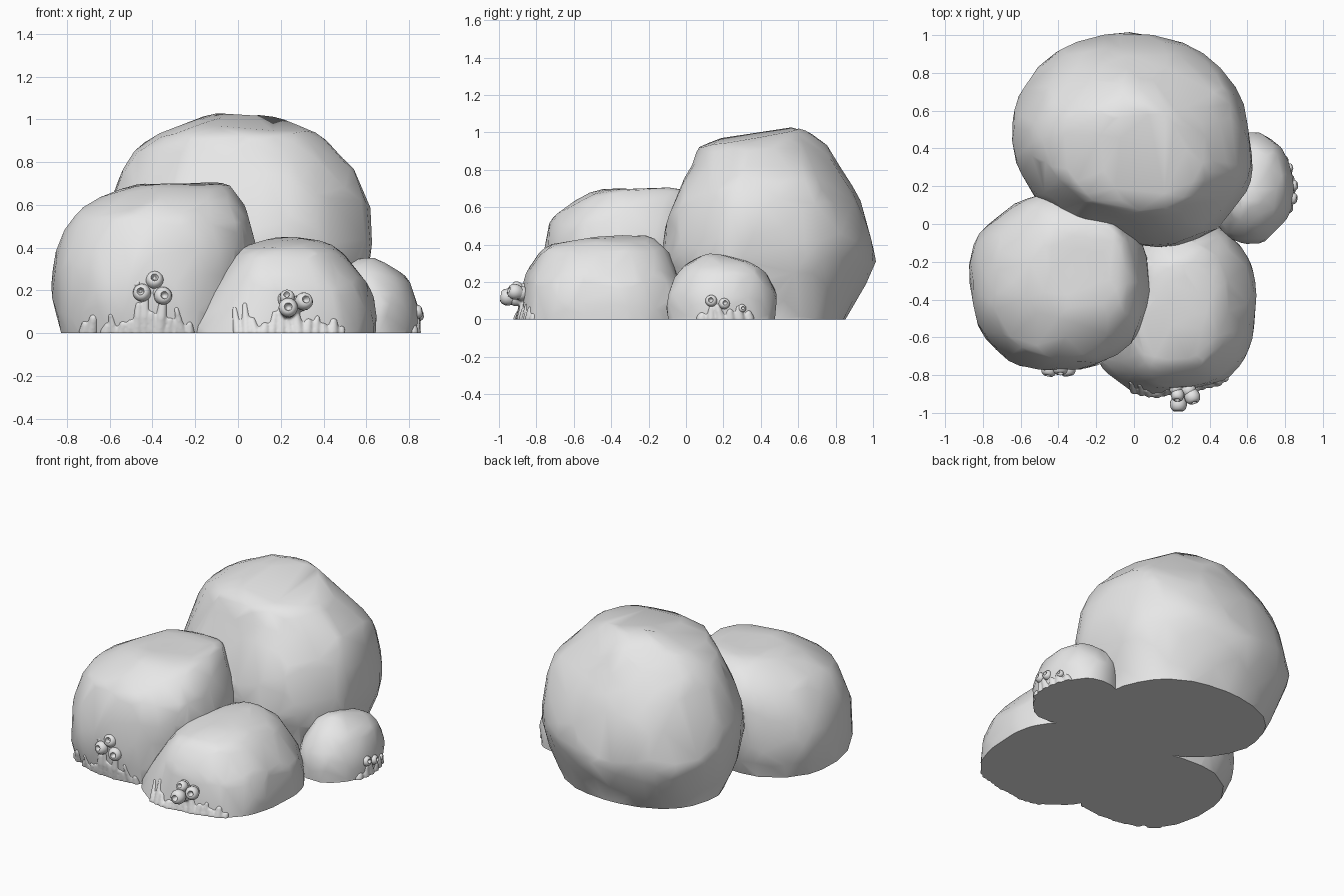
import bpy, bmesh, math, random
from mathutils import Vector, noise
from mathutils.bvhtree import BVHTree

if "Cube" in bpy.data.objects:
    bpy.data.objects.remove(bpy.data.objects["Cube"])

stone = bpy.data.materials.new("grey stone")
stone.diffuse_color = (0.8, 0.8, 0.8, 1)
stone.use_nodes = True
stone.node_tree.nodes["Principled BSDF"].inputs["Base Color"].default_value = stone.diffuse_color


def make(name, bm):
    bmesh.ops.recalc_face_normals(bm, faces=bm.faces)
    me = bpy.data.meshes.new(name)
    bm.to_mesh(me)
    bm.free()
    me.materials.append(stone)
    ob = bpy.data.objects.new(name, me)
    bpy.context.collection.objects.link(ob)
    return ob


def select(ob):
    bpy.ops.object.select_all(action='DESELECT')
    ob.select_set(True)
    bpy.context.view_layer.objects.active = ob


def smooth(ob, angle):
    select(ob)
    bpy.ops.object.shade_smooth_by_angle(angle=math.radians(angle))


def apply(ob, kind, **settings):
    select(ob)
    mod = ob.modifiers.new("step", kind)
    for key, value in settings.items():
        setattr(mod, key, value)
    bpy.ops.object.modifier_apply(modifier=mod.name)


def spline(a, b, c, d, t):
    return 0.5 * (2*b + (c - a)*t + (2*a - 5*b + 4*c - d)*t*t + (3*b - a - 3*c + d)*t**3)


def boulder(name, rings, seed, chips, depth, power, corners=(0, 0, 0, 0), faces=420):
    """Loft rings of (z, x min, x max, y min, y max), then chip flat facets.
    corners pushes out the back right, back left, front left, front right."""
    rng = random.Random(seed)
    rows = [(-0.1,) + rings[0][1:]]
    for i in range(len(rings) - 1):
        quad = [rings[max(0, min(len(rings) - 1, i + k))] for k in (-1, 0, 1, 2)]
        rows += [[spline(*v, t / 4) for v in zip(*quad)] for t in range(4)]
    rows.append(rings[-1])
    n = 56
    pts = []
    for z, x0, x1, y0, y1 in rows:
        cx, cy, rx, ry = (x0+x1)/2, (y0+y1)/2, (x1-x0)/2, (y1-y0)/2
        for k in range(n):
            c, s = math.cos(math.tau*k/n), math.sin(math.tau*k/n)
            u = math.copysign(abs(c)**(2/power), c)
            v = math.copysign(abs(s)**(2/power), s)
            f = 1 + corners[4*k // n] * 2 * abs(u*v)
            p = Vector((cx + rx*u*f, cy + ry*v*f, z))
            pts.append(p + noise.noise_vector(p*4 + Vector((seed, 0, 0))) * 0.016)
    mid = sum(pts, Vector()) / len(pts)
    mid.z = rings[-1][0] * 0.35
    # Flatten whatever sticks out past each random facet plane
    for _ in range(chips):
        d = Vector((rng.gauss(0, 1), rng.gauss(0, 1), rng.uniform(-0.1, 1.2))).normalized()
        limit = max((p - mid).dot(d) for p in pts) * (1 - depth * rng.uniform(0.3, 1))
        for p in pts[n:]:
            over = (p - mid).dot(d) - limit
            if over > 0:
                p -= d * over
    bm = bmesh.new()
    vs = [bm.verts.new(p) for p in pts]
    for r in range(len(rows) - 1):
        for k in range(n):
            a, b = r*n + k, r*n + (k+1) % n
            bm.faces.new((vs[a], vs[b], vs[b+n], vs[a+n]))
    bm.faces.new(vs[:n])
    bm.faces.new(vs[-n:])
    ob = make(name, bm)
    apply(ob, 'TRIANGULATE')
    apply(ob, 'DECIMATE', ratio=faces / len(ob.data.polygons))
    return ob


# Four boulders
boulders = boulder("boulders", [
    (0, -0.52, 0.52, 0.0, 0.85), (0.18, -0.60, 0.57, -0.07, 0.95),
    (0.36, -0.64, 0.61, -0.11, 1.01), (0.55, -0.62, 0.61, -0.09, 0.965),
    (0.70, -0.565, 0.59, -0.03, 0.89), (0.82, -0.50, 0.47, 0.04, 0.82),
    (0.91, -0.44, 0.38, 0.07, 0.76), (0.96, -0.33, 0.29, 0.12, 0.72),
    (1.0, -0.22, 0.20, 0.37, 0.68), (1.04, -0.10, 0.10, 0.57, 0.65)],
    3, 60, 0.032, 2.3, (-0.035, 0.0, -0.06, 0.06), 560)
others = [
    boulder("left_boulder", [
        (0, -0.83, 0.0, -0.75, 0.08), (0.12, -0.87, 0.03, -0.775, 0.13),
        (0.28, -0.875, 0.06, -0.77, 0.16), (0.43, -0.835, 0.075, -0.75, 0.16),
        (0.55, -0.765, 0.05, -0.71, 0.13), (0.64, -0.64, 0.01, -0.57, 0.08),
        (0.69, -0.50, -0.05, -0.42, 0.0), (0.70, -0.33, -0.17, -0.27, -0.12)],
        8, 50, 0.032, 2.3, (0, -0.02, -0.01, 0.03)),
    boulder("front_boulder", [
        (0, -0.23, 0.64, -0.90, 0.02), (0.10, -0.18, 0.645, -0.88, 0.0),
        (0.21, -0.12, 0.62, -0.86, -0.03), (0.32, -0.05, 0.54, -0.81, -0.07),
        (0.39, 0.01, 0.48, -0.75, -0.11), (0.43, 0.09, 0.41, -0.58, -0.17),
        (0.452, 0.18, 0.28, -0.34, -0.22)], 14, 44, 0.035, 2.4, (0.03, 0, 0.06, -0.01)),
    boulder("small_boulder", [
        (0, 0.40, 0.83, -0.10, 0.48), (0.10, 0.40, 0.84, -0.11, 0.49),
        (0.18, 0.41, 0.82, -0.09, 0.47), (0.26, 0.45, 0.79, -0.03, 0.41),
        (0.32, 0.50, 0.71, 0.04, 0.31), (0.348, 0.56, 0.65, 0.11, 0.19)],
        21, 36, 0.035, 2.2, (0, 0, 0, 0), 260)]

# Join them into one skin and cut it flat at the ground
for ob in others:
    apply(boulders, 'BOOLEAN', object=ob, operation='UNION', solver='EXACT')
    bpy.data.objects.remove(ob)
bm = bmesh.new()
bm.from_mesh(boulders.data)
bmesh.ops.bisect_plane(bm, geom=bm.verts[:] + bm.edges[:] + bm.faces[:],
                       plane_co=(0, 0, 0), plane_no=(0, 0, 1), clear_inner=True)
bmesh.ops.holes_fill(bm, edges=[e for e in bm.edges if e.is_boundary], sides=0)
bmesh.ops.recalc_face_normals(bm, faces=bm.faces)
skin = BVHTree.FromBMesh(bm)
bm.to_mesh(boulders.data)
bm.free()
smooth(boulders, 42)


def barnacle(name, pos, out, r):
    """Rounded cup with a hollow mouth, facing along out."""
    prof = [(0.75, -0.9), (0.98, -0.4), (1, 0.05), (0.85, 0.45), (0.6, 0.68),
            (0.42, 0.7), (0.33, 0.55), (0.25, 0.2), (0.02, 0.12)]
    q = Vector(out).to_track_quat('Z', 'Y')
    n = 16
    bm = bmesh.new()
    loops = [[bm.verts.new(Vector(pos) + q @ Vector((a*r*math.cos(math.tau*k/n),
              a*r*math.sin(math.tau*k/n), h*r))) for k in range(n)] for a, h in prof]
    for A, B in zip(loops, loops[1:]):
        for k in range(n):
            bm.faces.new((A[k], A[(k+1) % n], B[(k+1) % n], B[k]))
    bm.faces.new(loops[0])
    bm.faces.new(loops[-1])
    smooth(make(name, bm), 60)


# Barnacle clusters
for i, (pos, out, r) in enumerate([
        ((-0.45, -0.775, 0.19), (-0.2, -1, 0.2), 0.042),
        ((-0.35, -0.775, 0.175), (0.2, -1, 0.1), 0.042),
        ((-0.39, -0.765, 0.25), (0, -1, 0.4), 0.042),
        ((-0.475, -0.755, 0.235), (-0.4, -1, 0.4), 0.022),
        ((0.235, -0.96, 0.12), (0, -1, 0.1), 0.045),
        ((0.31, -0.92, 0.15), (0.3, -1, 0.3), 0.042),
        ((0.23, -0.91, 0.17), (-0.1, -1, 0.5), 0.035),
        ((0.84, 0.135, 0.10), (1, -0.1, 0.2), 0.032),
        ((0.845, 0.205, 0.085), (1, 0.2, 0.2), 0.03),
        ((0.825, 0.30, 0.06), (1, 0.3, 0.1), 0.022)]):
    barnacle(f"barnacle_{i + 1}", pos, out, r)


def crust(name, lo, hi, heights, seed, axis, extra=()):
    """Ridges growing up the skin between lo and hi, one for each height."""
    rng = random.Random(seed)
    lumps = [(Vector(p), r) for p, r in extra]
    aim = Vector((0, 1, 0)) if axis == 'Y' else Vector((-1, 0, 0))
    for i, height in enumerate(heights):
        t = lo + (hi - lo) * (i + 0.5) / len(heights)
        sway = rng.uniform(-0.25, 0.25)
        fat = rng.uniform(0.022, 0.034)
        steps = max(2, int(height / 0.012))
        for k in range(steps):
            z = 0.003 + height * k / steps
            start = Vector((t + sway*z, -2, z)) if axis == 'Y' else Vector((2, t + sway*z, z))
            hit = skin.ray_cast(start, aim)[0]
            r = fat * (1 - 0.45 * k / steps)
            if hit:
                lumps.append((hit + aim * r * 0.4, r))
    bm = bmesh.new()
    for p, r in lumps:
        ball = bmesh.ops.create_icosphere(bm, subdivisions=3, radius=r)["verts"]
        bmesh.ops.translate(bm, verts=ball, vec=p)
    ob = make(name, bm)
    apply(ob, 'REMESH', mode='VOXEL', voxel_size=0.007)
    apply(ob, 'SMOOTH', factor=0.5, iterations=5)
    for v in ob.data.vertices:
        v.co.z = max(v.co.z, 0)
    smooth(ob, 60)


crust("left_crust", -0.63, -0.21, (0.04, 0.09, 0.05, 0.06, 0.14, 0.19, 0.1, 0.17, 0.07,
      0.05, 0.12, 0.05), 2, 'Y', [((-0.46, -0.75, 0.2), 0.035), ((-0.37, -0.75, 0.19), 0.035)])
crust("left_corner_crust", -0.73, -0.67, (0.05, 0.08), 5, 'Y')
crust("front_crust", -0.02, 0.50, (0.12, 0.14, 0.07, 0.04, 0.1, 0.14, 0.08, 0.13, 0.06,
      0.08, 0.04, 0.06, 0.03), 4, 'Y',
      [((0.235, -0.91, 0.11), 0.04), ((0.29, -0.88, 0.14), 0.04), ((0.22, -0.87, 0.16), 0.035)])
crust("small_crust", 0.06, 0.36, (0.03, 0.07, 0.08, 0.05, 0.07, 0.04), 6, 'X')
